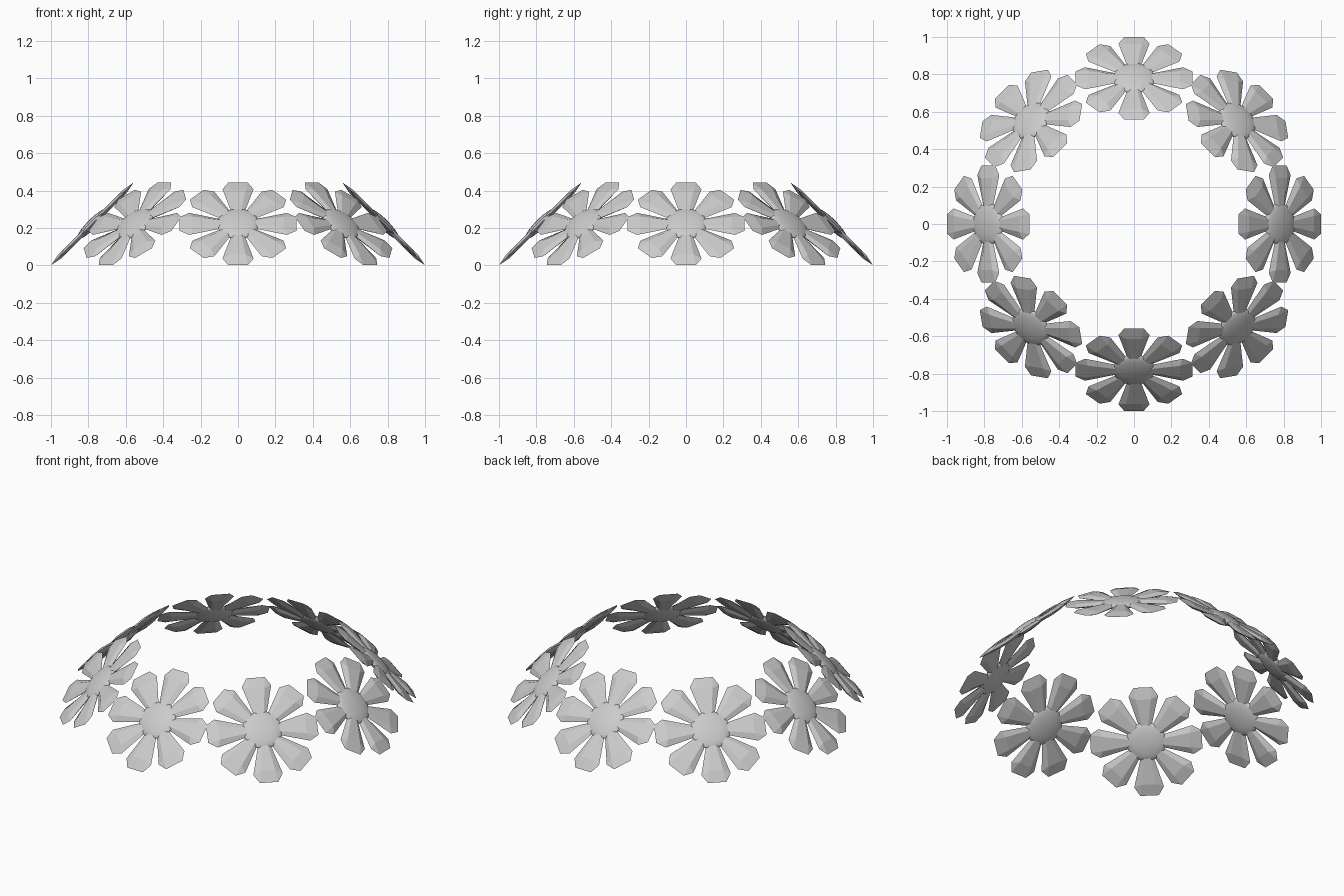
import bpy, bmesh
from math import pi, radians
from mathutils import Matrix

if "Cube" in bpy.data.objects:
    bpy.data.objects.remove(bpy.data.objects["Cube"])

RING, HEIGHT, COUNT, PETALS = 0.779, 0.222, 8, 8

# petal: thin rim outline with a raised flat facet on both faces (x = along petal)
RIM = [(0.07, 0.030), (0.262, 0.083), (0.312, 0.052)]
FACE = [(0.07, 0.014), (0.245, 0.042)]
THICK = 0.013


def add_petal(bm, rot):
    def v(x, y, z):
        return bm.verts.new(rot @ Matrix.Translation((x, y, z)).to_translation())
    right = [v(x, -y, 0) for x, y in RIM]
    left = [v(x, y, 0) for x, y in RIM]
    new = []
    for s in (1, -1):
        fr = [v(x, -y, s * THICK) for x, y in FACE]
        fl = [v(x, y, s * THICK) for x, y in FACE]
        quads = [(fr[0], fr[1], fl[1], fl[0]),
                 (right[0], right[1], fr[1], fr[0]),
                 (fl[0], fl[1], left[1], left[0]),
                 (right[2], left[2], fl[1], fr[1])]
        tris = [(right[1], right[2], fr[1]), (left[2], left[1], fl[1])]
        caps = [(right[0], fr[0], fl[0], left[0])]
        new += [bm.faces.new(f) for f in quads + tris + caps]
    bmesh.ops.recalc_face_normals(bm, faces=new)


# petals mesh
petal_mesh = bpy.data.meshes.new("petals")
bm = bmesh.new()
for i in range(PETALS):
    add_petal(bm, Matrix.Rotation(2 * pi * i / PETALS, 3, 'Z'))
bm.to_mesh(petal_mesh)
bm.free()

# flower centre: smooth flattened ball
disc_mesh = bpy.data.meshes.new("flower_centre")
bm = bmesh.new()
bmesh.ops.create_uvsphere(bm, u_segments=32, v_segments=16, radius=1,
                          matrix=Matrix.Diagonal((0.112, 0.112, 0.026, 1)))
for f in bm.faces:
    f.smooth = True
bm.to_mesh(disc_mesh)
bm.free()

# ring of flowers leaning 45 degrees outward
for i in range(COUNT):
    place = (Matrix.Rotation(2 * pi * i / COUNT, 4, 'Z')
             @ Matrix.Translation((RING, 0, HEIGHT))
             @ Matrix.Rotation(radians(45), 4, 'Y'))
    for mesh in (petal_mesh, disc_mesh):
        ob = bpy.data.objects.new(f"{mesh.name}_{i + 1}", mesh)
        ob.matrix_world = place
        bpy.context.collection.objects.link(ob)
